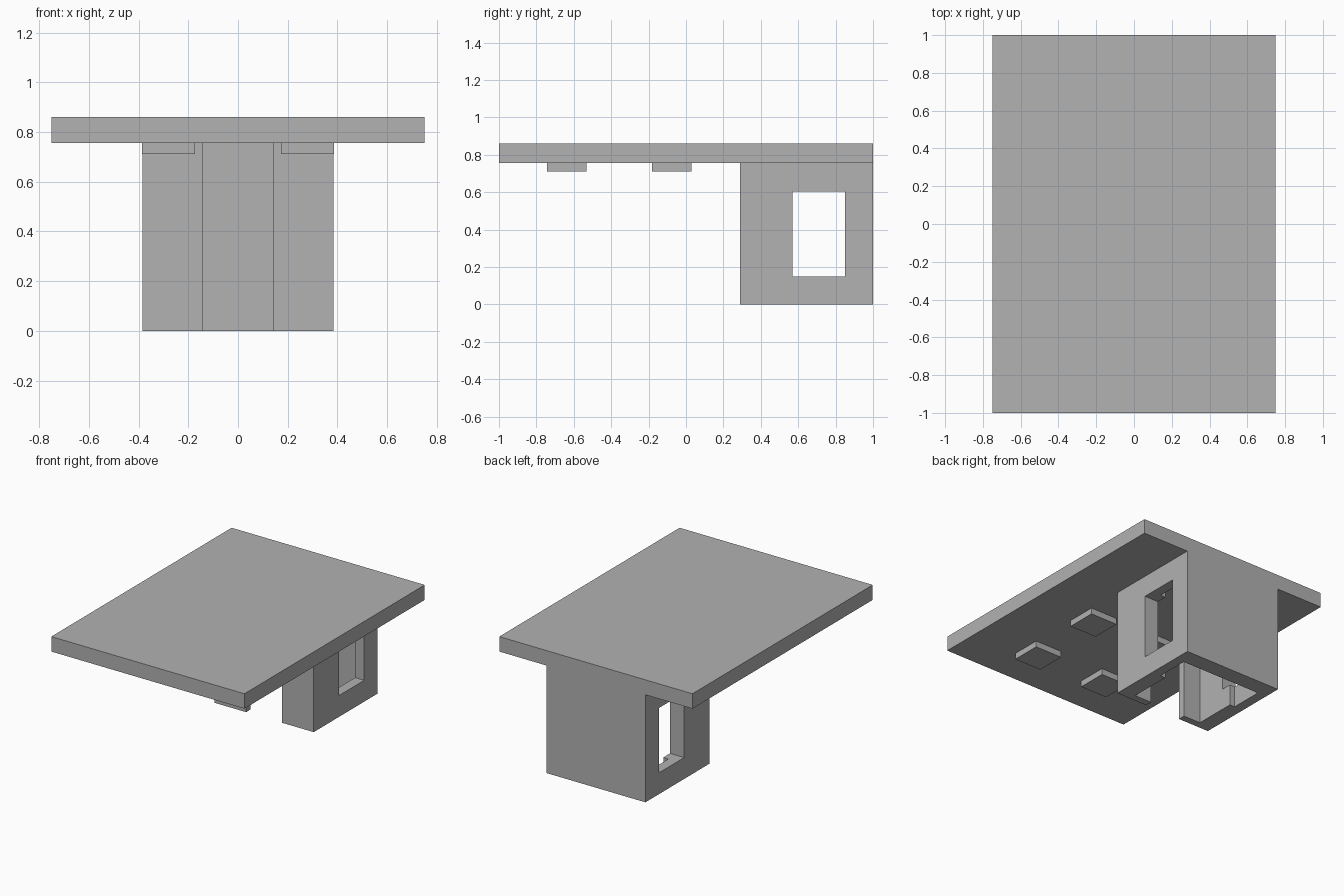
import bpy
import bmesh

cube = bpy.data.objects.get("Cube")
if cube:
    bpy.data.objects.remove(cube, do_unlink=True)

grey = bpy.data.materials.new("plain grey")
grey.use_nodes = True
colour = (0.445, 0.445, 0.445, 1)
grey.diffuse_color = colour
grey.node_tree.nodes["Principled BSDF"].inputs["Base Color"].default_value = colour


def prism(name, outline, z0, z1):
    """Extrude a flat outline upward from z0 to z1."""
    bm = bmesh.new()
    base = bm.faces.new([bm.verts.new((x, y, z0)) for x, y in outline])
    top = bmesh.ops.extrude_face_region(bm, geom=[base])["geom"]
    verts = [v for v in top if isinstance(v, bmesh.types.BMVert)]
    bmesh.ops.translate(bm, verts=verts, vec=(0, 0, z1 - z0))
    bmesh.ops.recalc_face_normals(bm, faces=bm.faces)
    mesh = bpy.data.meshes.new(name)
    bm.to_mesh(mesh)
    bm.free()
    mesh.materials.append(grey)
    obj = bpy.data.objects.new(name, mesh)
    bpy.context.collection.objects.link(obj)
    return obj


def box(name, x0, x1, y0, y1, z0, z1):
    return prism(name, [(x0, y0), (x1, y0), (x1, y1), (x0, y1)], z0, z1)


# Table top
under = 0.755
box("table_top", -0.75, 0.75, -1, 1, under, 0.86)

# Hollow pedestal: C-shaped section, open at the front, with stepped side walls
half = [(0.14, 0.29), (0.385, 0.29), (0.385, 1)]
inner = [(0.315, 0.88), (0.315, 0.645), (0.275, 0.645), (0.275, 0.34), (0.14, 0.34)]
mirrored = [(-x, y) for x, y in reversed(half)]
inner_mirrored = [(-x, y) for x, y in reversed(inner)]
pedestal = prism("pedestal", half + mirrored + inner_mirrored + inner[:], 0, under)

# Window through both side walls
cutter = box("window_cutter", -0.6, 0.6, 0.57, 0.85, 0.15, 0.605)
cutter.hide_render = True
cutter.hide_viewport = True
cutter.display_type = "WIRE"
cut = pedestal.modifiers.new("side_windows", "BOOLEAN")
cut.operation = "DIFFERENCE"
cut.solver = "EXACT"
cut.object = cutter

# Square pads under the top
for side, x in (("left", 0.28), ("right", -0.28)):
    for place, y in (("front", -0.638), ("middle", -0.077)):
        r = 0.106
        box(f"{place}_{side}_pad", x - r, x + r, y - r, y + r, 0.712, under)
